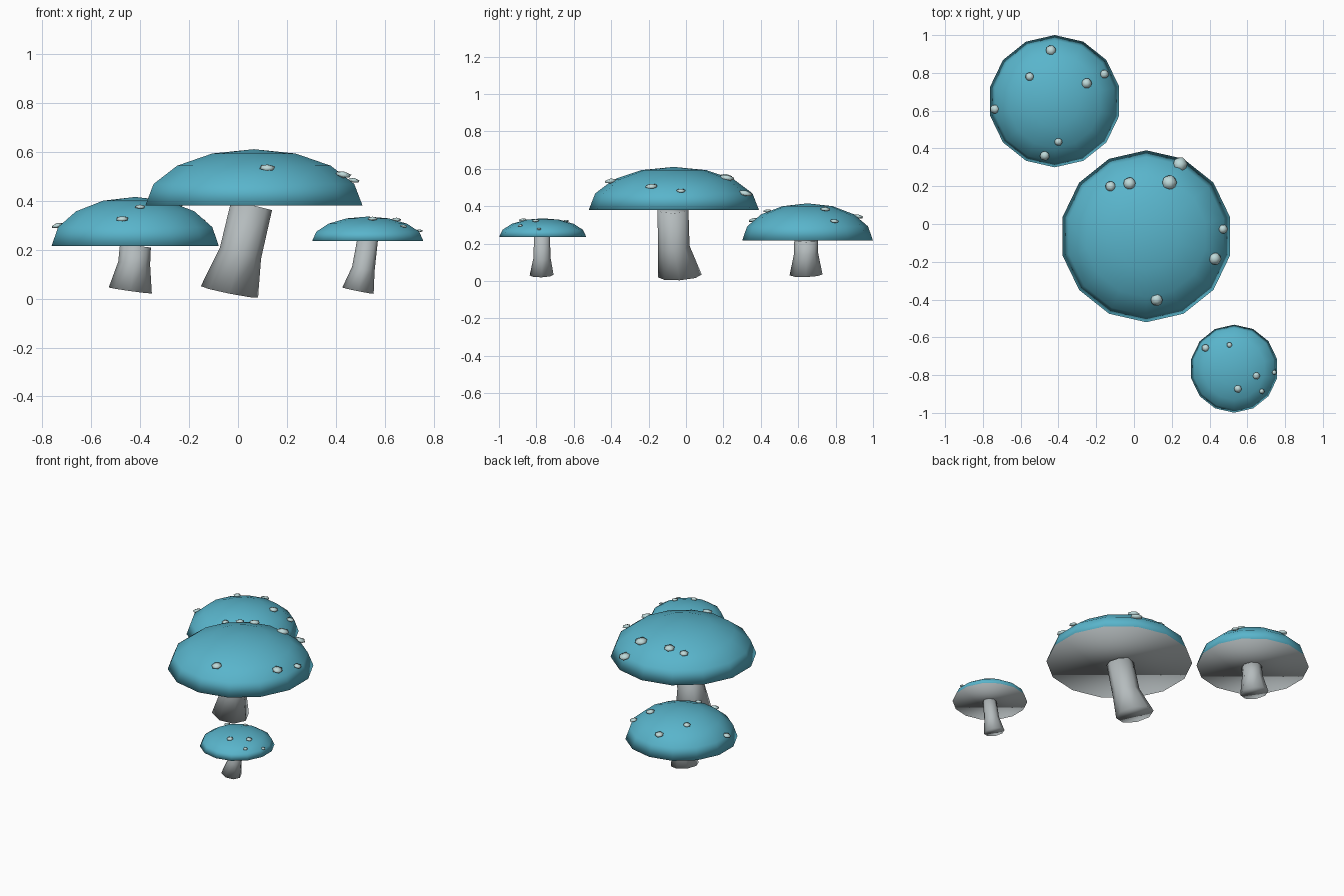
import bpy, bmesh, math
from mathutils import Vector, Matrix

cube = bpy.data.objects.get("Cube")
if cube:
    bpy.data.objects.remove(cube, do_unlink=True)


def material(name, rgb):
    m = bpy.data.materials.new(name)
    m.use_nodes = True
    m.diffuse_color = (*rgb, 1)
    m.node_tree.nodes["Principled BSDF"].inputs["Base Color"].default_value = (*rgb, 1)
    return m


TEAL = material("teal cap", (0.10, 0.46, 0.60))
GREY = material("grey stem", (0.46, 0.50, 0.51))
PALE = material("pale spot", (0.52, 0.70, 0.70))


def finish(name, bm, mats):
    bmesh.ops.recalc_face_normals(bm, faces=bm.faces)
    for f in bm.faces:
        f.smooth = True
    mesh = bpy.data.meshes.new(name)
    bm.to_mesh(mesh)
    bm.free()
    for m in mats:
        mesh.materials.append(m)
    obj = bpy.data.objects.new(name, mesh)
    bpy.context.collection.objects.link(obj)
    return obj


def bridge(bm, a, b):
    for i in range(len(a)):
        j = (i + 1) % len(a)
        bm.faces.new((a[i], a[j], b[j], b[i]))


def cap(name, centre, radius, height):
    """Flattened half sphere with a flat grey underside."""
    bm = bmesh.new()
    sides, steps = 14, 4
    rings = []
    for k in range(steps):
        t = math.pi / 2 * k / steps
        ring = []
        for i in range(sides):
            a = math.pi / 2 + 2 * math.pi * i / sides
            r = radius * math.cos(t)
            ring.append(bm.verts.new(Vector(centre) + Vector(
                (r * math.cos(a), r * math.sin(a), height * math.sin(t)))))
        rings.append(ring)
    for a, b in zip(rings, rings[1:]):
        bridge(bm, a, b)
    top = bm.verts.new(Vector(centre) + Vector((0, 0, height)))
    for i in range(sides):
        bm.faces.new((rings[-1][i], rings[-1][(i + 1) % sides], top))
    under = bm.faces.new(rings[0][::-1])
    under.material_index = 1
    finish(name, bm, [TEAL, GREY])


def stem(name, rings):
    """Bent eight-sided stem; each ring is x, y, z, radius and its tilt along x and y."""
    bm = bmesh.new()
    loops = []
    for x, y, z, r, sx, sy in rings:
        loop = []
        for i in range(8):
            dx, dy = r * math.cos(math.pi * i / 4), r * math.sin(math.pi * i / 4)
            loop.append(bm.verts.new((x + dx, y + dy, z + sx * dx + sy * dy)))
        loops.append(loop)
    for a, b in zip(loops, loops[1:]):
        bridge(bm, a, b)
    bm.faces.new(loops[0][::-1])
    bm.faces.new(loops[-1])
    finish(name, bm, [GREY])


def spots(name, centre, radius, height, places):
    """Flattened pebbles resting on the cap, leaning slightly with its slope."""
    bm = bmesh.new()
    for x, y, size in places:
        out = Vector((x - centre[0], y - centre[1], 0))
        d = min(out.length / radius, 0.98)
        z = centre[2] + height * math.sqrt(1 - d * d) + 0.003
        lean = Matrix.Rotation(0.25 * d, 4, Vector((-out.y, out.x, 0)))
        bmesh.ops.create_icosphere(
            bm, subdivisions=1, radius=size,
            matrix=Matrix.Translation((x, y, z)) @ lean @ Matrix.Diagonal((1, 1, 0.37, 1)))
    finish(name, bm, [PALE])


# Large middle mushroom
c = (0.065, -0.065, 0.38)
cap("large_cap", c, 0.455, 0.23)
stem("large_stem", [(-0.035, -0.033, 0.027, 0.117, -0.2, 0.06),
                    (0.01, -0.065, 0.185, 0.084, -0.27, 0.04),
                    (0.056, -0.07, 0.382, 0.083, -0.25, 0)])
spots("large_spots", c, 0.455, 0.23, [
    (-0.125, 0.2, 0.03), (-0.024, 0.215, 0.036), (0.188, 0.22, 0.043), (0.245, 0.317, 0.042),
    (0.473, -0.027, 0.027), (0.43, -0.185, 0.036), (0.12, -0.403, 0.035)])

# Medium mushroom at the back
c = (-0.42, 0.65, 0.215)
cap("medium_cap", c, 0.35, 0.2)
stem("medium_stem", [(-0.44, 0.642, 0.033, 0.088, -0.14, 0.03),
                     (-0.424, 0.642, 0.145, 0.065, -0.1, 0.02),
                     (-0.419, 0.642, 0.216, 0.063, -0.12, 0)])
spots("medium_spots", c, 0.35, 0.2, [
    (-0.44, 0.92, 0.03), (-0.553, 0.78, 0.025), (-0.25, 0.745, 0.03), (-0.156, 0.794, 0.026),
    (-0.738, 0.608, 0.027), (-0.4, 0.434, 0.023), (-0.473, 0.36, 0.028)])

# Small mushroom at the front
c = (0.53, -0.766, 0.235)
cap("small_cap", c, 0.233, 0.1)
stem("small_stem", [(0.49, -0.772, 0.032, 0.064, -0.2, 0.03),
                    (0.512, -0.77, 0.122, 0.046, -0.17, 0.02),
                    (0.53, -0.77, 0.245, 0.042, -0.1, 0)])
spots("small_spots", c, 0.233, 0.1, [
    (0.378, -0.656, 0.022), (0.505, -0.64, 0.016), (0.648, -0.804, 0.021),
    (0.743, -0.786, 0.014), (0.55, -0.873, 0.022), (0.677, -0.886, 0.015)])
